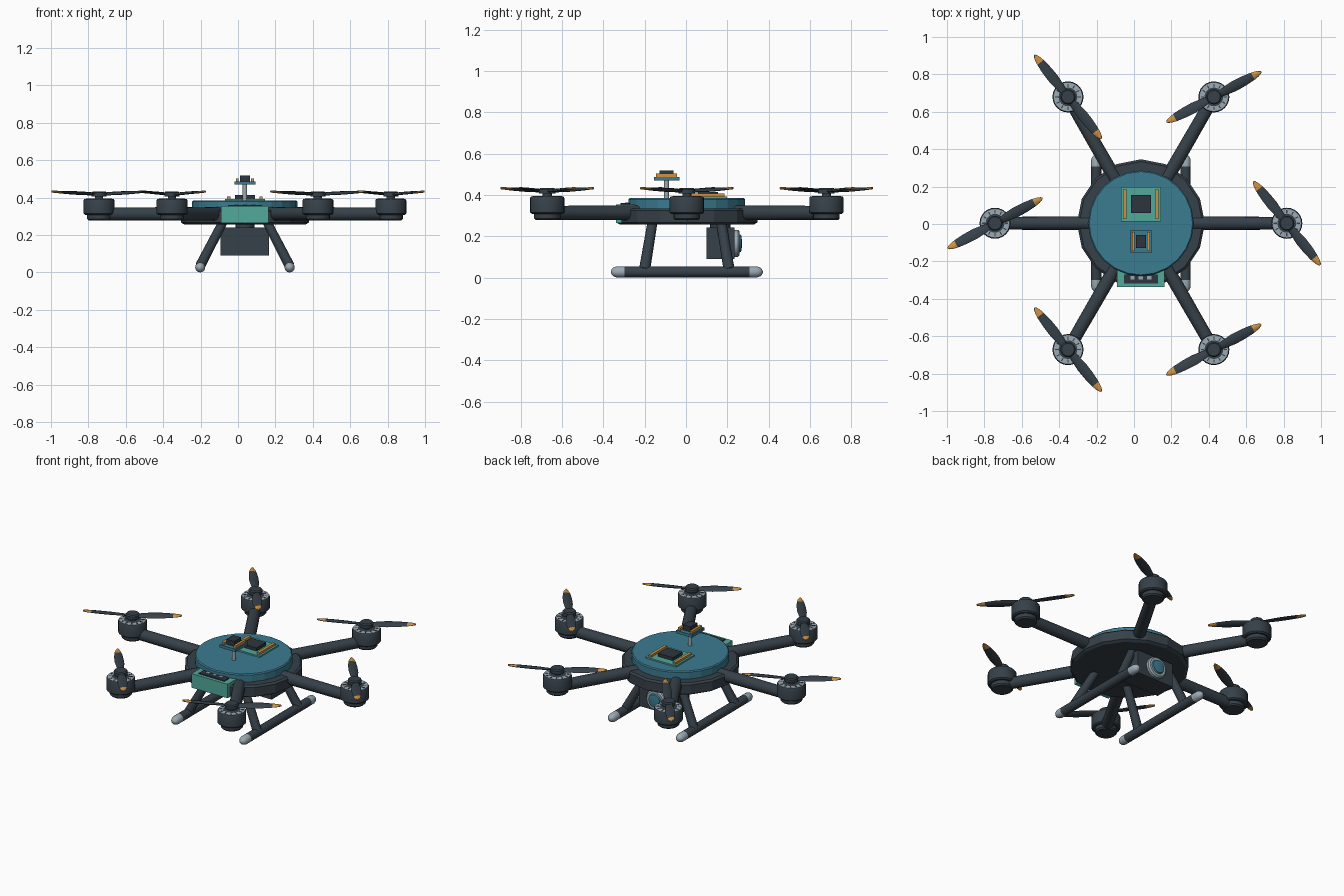
import bpy, bmesh, math
from mathutils import Vector, Matrix

if "Cube" in bpy.data.objects:
    bpy.data.objects.remove(bpy.data.objects["Cube"])

CX, CY = 0.037, 0.004          # centre of the airframe


def material(name, rgb):
    m = bpy.data.materials.new(name)
    m.diffuse_color = (*rgb, 1)
    m.use_nodes = True
    m.node_tree.nodes["Principled BSDF"].inputs["Base Color"].default_value = m.diffuse_color
    return m


SLATE = material("dark slate", (0.037, 0.052, 0.066))
CHIP = material("chip black", (0.027, 0.036, 0.047))
BLUE = material("deck blue", (0.044, 0.2, 0.285))
GREEN = material("circuit green", (0.085, 0.40, 0.33))
GREY = material("light grey", (0.33, 0.40, 0.45))
ORANGE = material("amber", (0.62, 0.29, 0.06))


def finish(name, bm, mats, smooth=False):
    bmesh.ops.recalc_face_normals(bm, faces=bm.faces)
    me = bpy.data.meshes.new(name)
    bm.to_mesh(me)
    bm.free()
    for m in mats:
        me.materials.append(m)
    ob = bpy.data.objects.new(name, me)
    bpy.context.collection.objects.link(ob)
    if smooth:
        bpy.ops.object.select_all(action='DESELECT')
        ob.select_set(True)
        bpy.context.view_layer.objects.active = ob
        bpy.ops.object.shade_smooth_by_angle(angle=math.radians(35))
    return ob


def bridge(bm, rings, rule=None):
    """Skin a list of vertex rings and cap both ends."""
    n = len(rings[0])
    for k in range(len(rings) - 1):
        a, b = rings[k], rings[k + 1]
        for i in range(n):
            j = (i + 1) % n
            f = bm.faces.new((a[i], a[j], b[j], b[i]))
            f.material_index = rule(k) if rule else 0
    bm.faces.new(rings[0][::-1]).material_index = rule(0) if rule else 0
    bm.faces.new(rings[-1]).material_index = rule(len(rings) - 2) if rule else 0


def lathe(name, profile, mats, loc=(0, 0, 0), axis=(0, 0, 1), n=24, rule=None, smooth=True):
    """Spin (radius, height) points around an axis through loc."""
    bm = bmesh.new()
    mat = Matrix.Translation(loc) @ Vector((0, 0, 1)).rotation_difference(Vector(axis)).to_matrix().to_4x4()
    rings = [[bm.verts.new(mat @ Vector((r * math.cos(2 * math.pi * i / n), r * math.sin(2 * math.pi * i / n), h)))
              for i in range(n)] for r, h in profile]
    bridge(bm, rings, rule)
    return finish(name, bm, mats, smooth)


def rod(name, a, b, r, mat, r2=None, n=16):
    a, b = Vector(a), Vector(b)
    return lathe(name, [(r, 0), (r2 or r, (b - a).length)], [mat], a, (b - a).normalized(), n)


def box(name, x, y, z, mat):
    bm = bmesh.new()
    bmesh.ops.create_cube(bm, size=1)
    for v in bm.verts:
        v.co = [lo + (c + 0.5) * (hi - lo) for c, (lo, hi) in zip(v.co, (x, y, z))]
    return finish(name, bm, [mat])


# Hull: dark lower plate and blue deck
lathe("lower_hull", [(0.325, 0.257), (0.342, 0.267), (0.342, 0.325), (0.33, 0.335)], [SLATE], (CX, CY, 0), n=16, smooth=False)
lathe("top_deck", [(0.282, 0.33), (0.282, 0.378), (0.276, 0.384)], [BLUE], (CX, CY, 0), n=24, smooth=False)


# Propeller: two leaf blades with amber tips
def blade(name, centre, ang):
    stations = [(0.02, 0.03, 16), (0.06, 0.045, 15), (0.12, 0.058, 13), (0.18, 0.055, 11),
                (0.225, 0.046, 9), (0.236, 0.043, 8), (0.262, 0.032, 7), (0.28, 0.018, 6), (0.287, 0.006, 6)]
    bm = bmesh.new()
    rot = Matrix.Translation(centre) @ Matrix.Rotation(ang, 4, 'Z')
    rings = []
    for r, chord, pitch in stations:
        t = 0.005 + 0.03 * chord
        tw = Matrix.Rotation(math.radians(pitch), 4, 'X')
        rings.append([])
        for i in range(8):
            a = 2 * math.pi * i / 8
            p = tw @ Vector((0, chord / 2 * math.cos(a), t * math.sin(a)))
            rings[-1].append(bm.verts.new(rot @ (p + Vector((r, 0, 0.05 * r)))))
    bridge(bm, rings, lambda k: 1 if k >= 5 else 0)
    finish(name, bm, [SLATE, ORANGE], True)


# Six arms, each with motor and propeller
for k in range(6):
    a = math.radians(60 * k)
    d = Vector((math.cos(a), math.sin(a), 0))
    c = Vector((CX, CY, 0)) + 0.78 * d
    rod(f"arm_{k}", Vector((CX, CY, 0.313)) + 0.2 * d, c + Vector((0, 0, 0.313)), 0.037, SLATE, 0.034)
    lathe(f"motor_base_{k}", [(0.056, 0.278), (0.064, 0.286), (0.064, 0.32)], [SLATE], c)
    lathe(f"motor_can_{k}", [(0.074, 0.308), (0.083, 0.315), (0.083, 0.385), (0.078, 0.393), (0.05, 0.394), (0.04, 0.394)],
          [SLATE, GREY], c, rule=lambda i: 1 if i == 3 else 0)
    # dark cooling slots in the grey motor face
    bm = bmesh.new()
    for s in range(12):
        m = Matrix.Translation(c) @ Matrix.Rotation(math.radians(30 * s), 4, 'Z') @ \
            Matrix.Translation((0.061, 0, 0.3935)) @ Matrix.Diagonal((0.018, 0.006, 0.004, 1))
        bmesh.ops.create_cube(bm, size=1, matrix=m)
    finish(f"motor_slots_{k}", bm, [SLATE])
    lathe(f"propeller_hub_{k}", [(0.022, 0.39), (0.022, 0.407), (0.04, 0.407), (0.04, 0.427), (0.034, 0.434)], [SLATE], c)
    yaw = math.radians(-51.4 if k % 2 == 0 else 28)
    for s in range(2):
        blade(f"propeller_blade_{k}_{s}", c + Vector((0, 0, 0.418)), yaw + math.pi * s)

# Landing gear: two skids with rounded grey ends and splayed legs
for side, label in ((-1, "left"), (1, "right")):
    x = CX + side * 0.239
    R = 0.027
    end = [(0.004, 0.0), (0.013, 0.004), (0.021, 0.012), (R, 0.028), (R, 0.065)]
    prof = end + [(r, 0.735 - h) for r, h in end[::-1]]
    lathe(f"{label}_skid", prof, [SLATE, GREY], (x, CY - 0.3675, R), (0, 1, 0), 16,
          rule=lambda i: 0 if i == 4 else 1)
    for fb in (-1, 1):
        rod(f"{label}_leg_{'front' if fb < 0 else 'back'}", (x, CY + fb * 0.205, 0.035),
            (CX + side * 0.115, CY + fb * 0.165, 0.275), 0.027, SLATE, 0.024)

# Battery block at the front with a recessed dark socket and pins
box("battery", (CX - 0.127, CX + 0.127), (-0.338, -0.2), (0.265, 0.354), GREEN)
box("battery_socket", (CX - 0.09, CX + 0.09), (-0.318, -0.27), (0.35, 0.36), CHIP)
for i in range(3):
    px = CX - 0.045 + 0.045 * i
    box(f"battery_pin_{i}", (px - 0.012, px + 0.012), (-0.296, -0.278), (0.358, 0.363), GREY)

# Flight controller board on the deck
BY = 0.106
box("controller_board", (CX - 0.107, CX + 0.107), (BY - 0.093, BY + 0.093), (0.382, 0.393), GREEN)
box("controller_chip", (CX - 0.053, CX + 0.053), (BY - 0.048, BY + 0.048), (0.392, 0.413), CHIP)
for s in (-1, 1):
    px = CX + s * 0.086
    box(f"controller_header_{s}", (px - 0.009, px + 0.009), (BY - 0.08, BY + 0.08), (0.392, 0.406), ORANGE)

# Positioning receiver on a short mast
GY = -0.094
rod("receiver_mast", (CX, GY, 0.38), (CX, GY, 0.472), 0.012, GREY)
box("receiver_board", (CX - 0.056, CX + 0.056), (GY - 0.062, GY + 0.062), (0.469, 0.487), BLUE)
box("receiver_chip", (CX - 0.027, CX + 0.027), (GY - 0.034, GY + 0.034), (0.486, 0.519), CHIP)
for s in (-1, 1):
    px = CX + s * 0.041
    box(f"receiver_header_{s}", (px - 0.008, px + 0.008), (GY - 0.05, GY + 0.05), (0.486, 0.503), ORANGE)

# Camera under the hull, looking backwards
box("camera_body", (CX - 0.13, CX + 0.13), (0.1, 0.235), (0.09, 0.241), SLATE)
rod("camera_mount", (CX, 0.165, 0.235), (CX, 0.165, 0.265), 0.05, SLATE)
lathe("camera_lens", [(0.066, 0), (0.066, 0.018), (0.058, 0.026), (0.044, 0.026), (0.04, 0.034), (0.02, 0.037)],
      [GREY, BLUE], (CX, 0.233, 0.165), (0, 1, 0), rule=lambda i: 1 if i >= 3 else 0)
